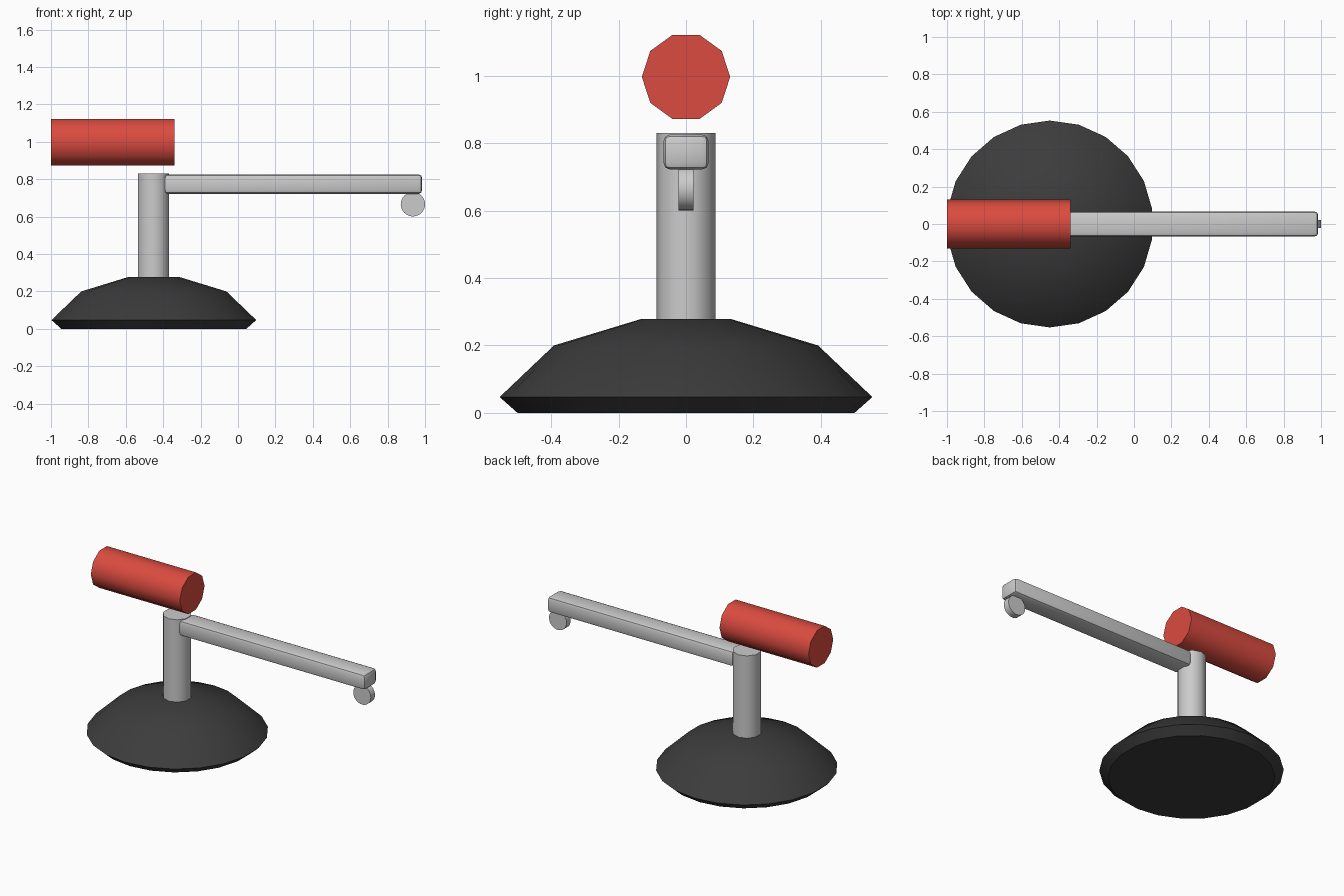
import bpy, bmesh
from math import sin, cos, pi, radians
from mathutils import Matrix

if "Cube" in bpy.data.objects:
    bpy.data.objects.remove(bpy.data.objects["Cube"])


def finish(bm, name, mat=None, angle=40):
    bmesh.ops.recalc_face_normals(bm, faces=bm.faces)
    mesh = bpy.data.meshes.new(name)
    bm.to_mesh(mesh)
    bm.free()
    obj = bpy.data.objects.new(name, mesh)
    bpy.context.collection.objects.link(obj)
    if mat:
        mesh.materials.append(mat)
    bpy.ops.object.select_all(action='DESELECT')
    obj.select_set(True)
    bpy.context.view_layer.objects.active = obj
    bpy.ops.object.shade_smooth_by_angle(angle=radians(angle))
    return obj


def lathe(name, profile, sides, centre, rot=Matrix.Identity(4), mat=None):
    """Closed turned solid from (radius, height) pairs, first vertex on +y."""
    bm = bmesh.new()
    rings = [[bm.verts.new((r * sin(2 * pi * i / sides), r * cos(2 * pi * i / sides), z))
              for i in range(sides)] for r, z in profile]
    for a, b in zip(rings, rings[1:]):
        for i in range(sides):
            j = (i + 1) % sides
            bm.faces.new((a[i], a[j], b[j], b[i]))
    bm.faces.new(rings[0])
    bm.faces.new(rings[-1])
    bm.transform(Matrix.Translation(centre) @ rot)
    return finish(bm, name, mat)


def material(name, colour):
    m = bpy.data.materials.new(name)
    m.diffuse_color = (*colour, 1)
    m.use_nodes = True
    m.node_tree.nodes["Principled BSDF"].inputs["Base Color"].default_value = m.diffuse_color
    return m


red = material("red", (0.7, 0.07, 0.05))
black = material("black", (0.045, 0.045, 0.045))

# Low domed foot
lathe("base", [(0.5, 0), (0.553, 0.047), (0.392, 0.2), (0.135, 0.278)], 22,
      (-0.45, 0, 0), mat=black)

# Upright column
lathe("column", [(0.088, 0.2), (0.088, 0.83)], 10, (-0.452, 0, 0))

# Red roller above the column, lying along x
lathe("red_cylinder", [(0.131, -0.33), (0.131, 0.33)], 10, (-0.67, 0, 0.997),
      Matrix.Rotation(pi / 2, 4, 'Y'), red)

# Small disc under the arm tip
lathe("tip_disc", [(0.065, -0.022), (0.065, 0.022)], 32, (0.935, 0, 0.666),
      Matrix.Rotation(pi / 2, 4, 'X'))

# Long arm with softened edges
bm = bmesh.new()
bmesh.ops.create_cube(bm, size=1, matrix=Matrix.Translation((0.295, 0, 0.774))
                      @ Matrix.Diagonal((1.38, 0.134, 0.104, 1)))
bmesh.ops.bevel(bm, geom=bm.edges[:], offset=0.02, segments=2, profile=0.5, affect='EDGES')
finish(bm, "arm")
